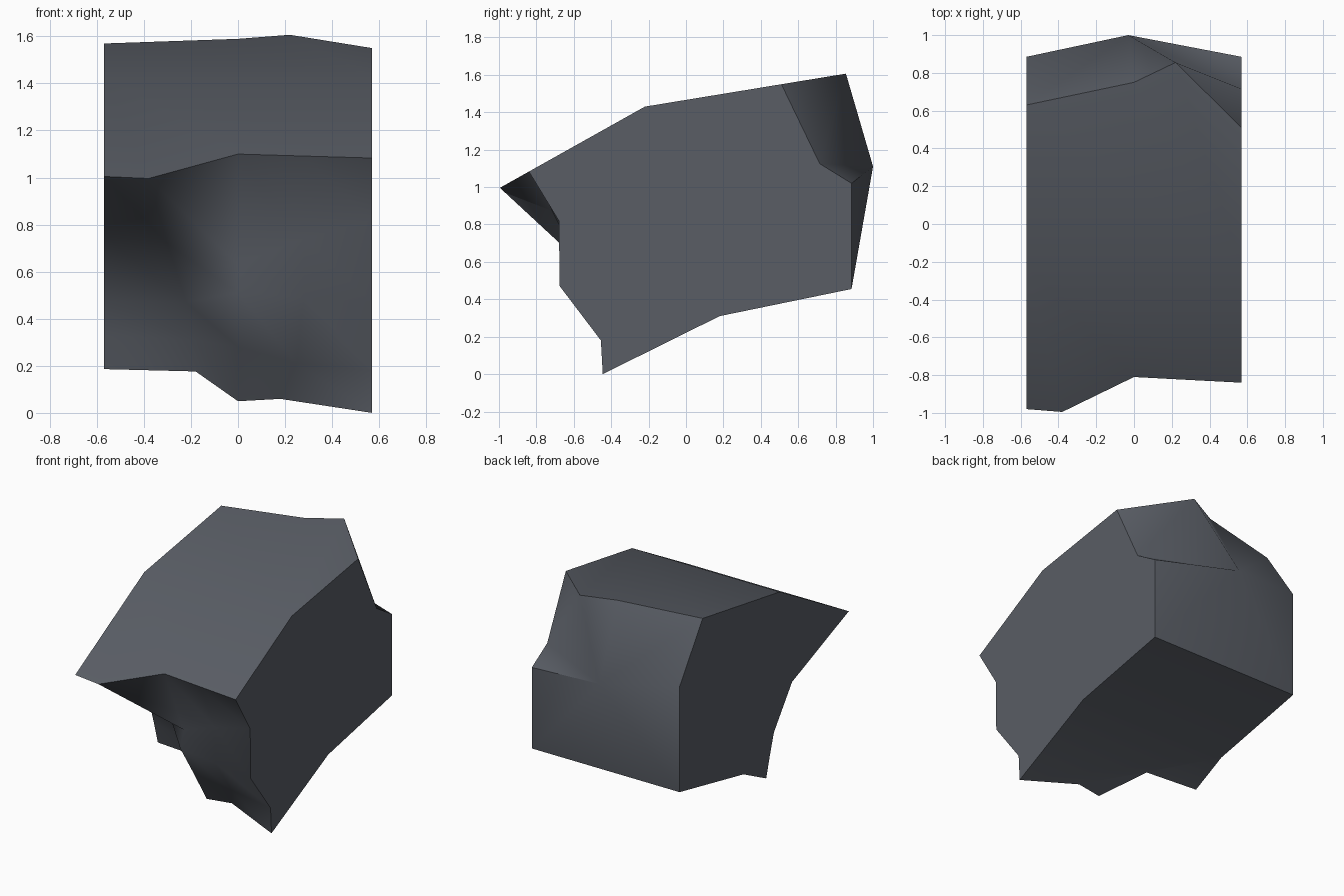
import bpy, bmesh

if "Cube" in bpy.data.objects:
    bpy.data.objects.remove(bpy.data.objects["Cube"])

X = 0.57  # half width of the block


def top_z(y):
    return 1.43 + (0.56 if y < -0.22 else 0.164) * (y + 0.22)


def bottom_z(y):
    return 0.496 * (y + 0.445)


bm = bmesh.new()
patch = bm.faces.layers.int.new("patch")


def vert(x, y, z):
    return bm.verts.new((x, y, z))


def face(verts, group):
    bm.faces.new(verts)[patch] = group


# broken front: columns from left to right, each from top lip to bottom edge
# given as (x, y, z); z is taken from the top and bottom slabs at the ends
columns = [
    [(-X, -0.98), (-X, -0.355, 0.75), (-X, -0.155, 0.475), (-X, -0.11, 0.33), (-X, -0.07)],
    [(-0.38, -0.995), (-0.30, -0.40, 0.72), (-0.22, -0.20, 0.47), (-0.19, -0.14, 0.31), (-0.18, -0.09)],
    [(0, -0.81), (0, -0.60, 0.63), (0, -0.635, 0.51), (0, -0.487, 0.28), (0, -0.345)],
    [(0.28, -0.825), (0.28, -0.65, 0.74), (0.28, -0.65, 0.49), (0.25, -0.43, 0.21), (0.18, -0.325)],
    [(X, -0.84), (X, -0.68, 0.82), (X, -0.675, 0.47), (X, -0.455, 0.18), (X, -0.445)],
]
front = []
for col in columns:
    first = vert(*col[0], top_z(col[0][1]))
    middle = [vert(*p) for p in col[1:4]]
    front.append([first] + middle + [vert(*col[4], bottom_z(col[4][1]))])
for a, b in zip(front, front[1:]):
    for i in range(4):
        face((a[i], a[i + 1], b[i + 1]), 0)
        face((a[i], b[i + 1], b[i]), 0)

# bends of the top and bottom, and the back edges
top_l, top_r = [vert(x, -0.22, 1.43) for x in (-X, X)]
bot_l, bot_r = [vert(x, 0.18, 0.31) for x in (-X, X)]
low_l, low_r = [vert(x, 0.885, 0.455) for x in (-X, X)]
rim = [vert(x, y, top_z(y)) for x, y in ((-X, 0.63), (0, 0.75), (0.22, 0.855), (X, 0.51))]
mid_l = vert(-X, 0.885, 1.19)
peak = vert(-0.03, 1.0, 1.11)
chip = vert(X, 0.715, 1.125)
mid_r = vert(X, 0.885, 1.02)

# top and bottom slabs
face([c[0] for c in front] + [top_r, top_l], 1)
face([top_l, top_r] + rim[::-1], 1)
face([c[4] for c in front] + [bot_r, bot_l], 2)
face([bot_l, bot_r, low_r, low_l], 2)

# flat sides
face(front[0] + [bot_l, low_l, mid_l, rim[0], top_l], 3)
face(front[4] + [bot_r, low_r, mid_r, chip, rim[3], top_r], 4)

# back, with a chipped upper right corner
for tri in ((low_l, low_r, peak), (low_r, mid_r, peak), (low_l, peak, mid_l),
            (mid_l, peak, rim[0]), (rim[0], peak, rim[1]), (rim[1], peak, rim[2]),
            (rim[2], peak, chip), (rim[2], chip, rim[3]), (peak, mid_r, chip)):
    face(tri, 5)

# smooth within each surface, sharp where two surfaces meet
bmesh.ops.recalc_face_normals(bm, faces=bm.faces[:])
for f in bm.faces:
    f.smooth = True
for e in bm.edges:
    e.smooth = len({f[patch] for f in e.link_faces}) == 1
    if peak in e.verts and mid_r in e.verts:
        e.smooth = False

mesh = bpy.data.meshes.new("stone_block")
bm.to_mesh(mesh)
bm.free()
block = bpy.data.objects.new("stone_block", mesh)
bpy.context.collection.objects.link(block)

stone = bpy.data.materials.new("slate_grey")
stone.diffuse_color = (0.10, 0.11, 0.13, 1)
stone.use_nodes = True
stone.node_tree.nodes["Principled BSDF"].inputs["Base Color"].default_value = stone.diffuse_color
mesh.materials.append(stone)
